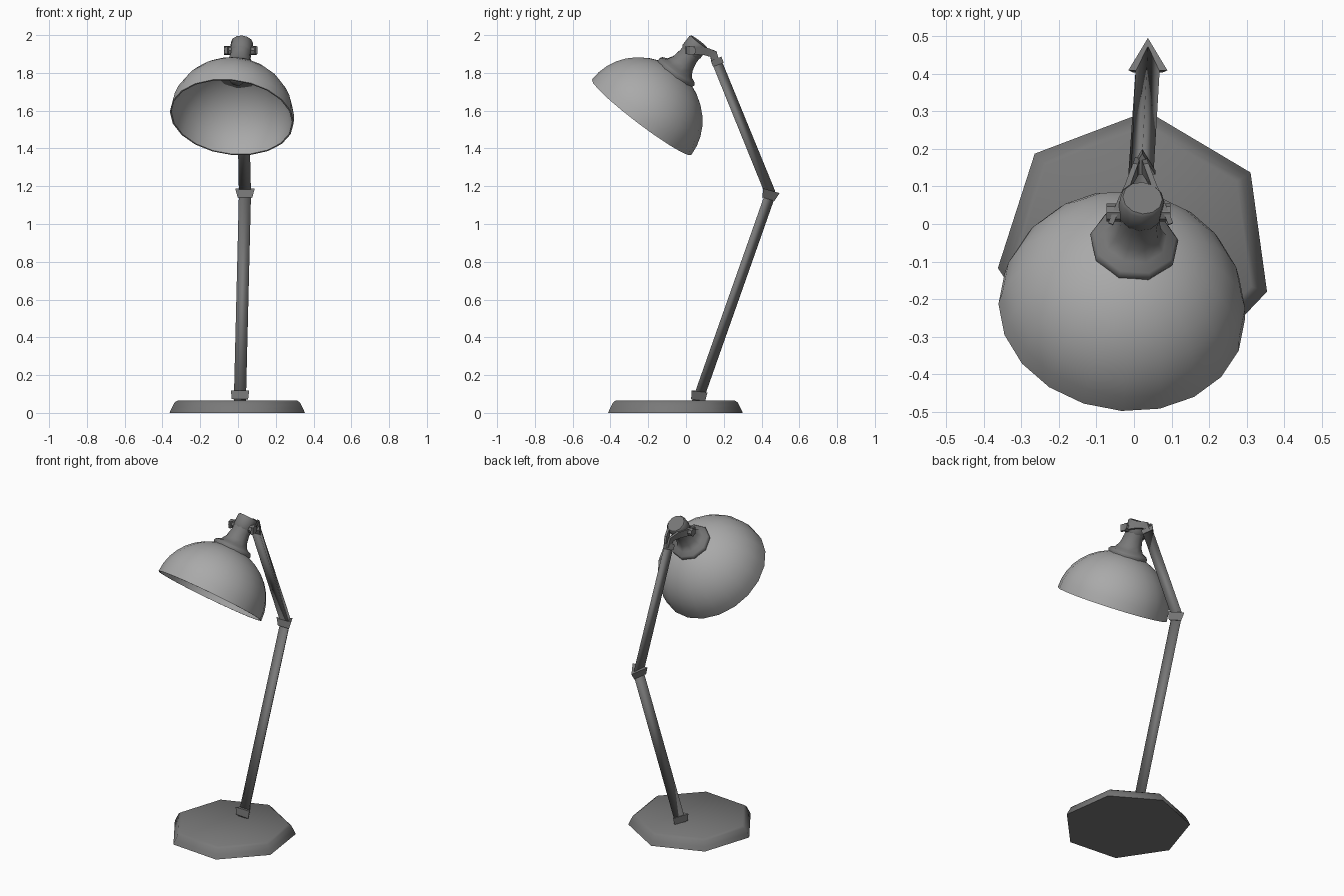
import bpy, bmesh
from math import sin, cos, pi, radians
from mathutils import Vector

cube = bpy.data.objects.get("Cube")
if cube:
    bpy.data.objects.remove(cube)


def material(name, value):
    mat = bpy.data.materials.new(name)
    mat.use_nodes = True
    colour = (value, value, value, 1)
    mat.diffuse_color = colour
    mat.node_tree.nodes["Principled BSDF"].inputs["Base Color"].default_value = colour
    return mat


dark_grey = material("dark grey metal", 0.19)
light_grey = material("light grey enamel", 0.4)


def finish(bm, name, mat, angle):
    bmesh.ops.remove_doubles(bm, verts=bm.verts, dist=0.0002)
    bmesh.ops.recalc_face_normals(bm, faces=bm.faces)
    mesh = bpy.data.meshes.new(name)
    bm.to_mesh(mesh)
    bm.free()
    obj = bpy.data.objects.new(name, mesh)
    bpy.context.collection.objects.link(obj)
    mesh.materials.append(mat)
    bpy.ops.object.select_all(action="DESELECT")
    obj.select_set(True)
    bpy.context.view_layer.objects.active = obj
    bpy.ops.object.shade_smooth_by_angle(angle=radians(angle))
    return obj


def skin(bm, rings):
    """Join consecutive rings of vertices with quads."""
    n = len(rings[0])
    for a, b in zip(rings, rings[1:]):
        for i in range(n):
            j = (i + 1) % n
            bm.faces.new((a[i], a[j], b[j], b[i]))


def turned(name, profile, origin, axis, sides, mat, phase=90, angle=60):
    """Turn (radius, distance) points around an axis; the first side points back."""
    axis = Vector(axis).normalized()
    hint = Vector((0, 1, 0)) if abs(axis.x) > 0.9 else Vector((1, 0, 0))
    u = (hint - axis * hint.dot(axis)).normalized()
    v = axis.cross(u)
    bm = bmesh.new()
    rings = []
    for r, t in profile:
        ring = []
        for i in range(sides):
            a = radians(phase) + 2 * pi * i / sides
            ring.append(bm.verts.new(Vector(origin) + axis * t + (u * cos(a) + v * sin(a)) * r))
        rings.append(ring)
    skin(bm, rings)
    return finish(bm, name, mat, angle)


def rod(name, start, end, r0, r1, sides, angle=130):
    """Capped straight bar between two points."""
    d = Vector(end) - Vector(start)
    return turned(name, [(0, 0), (r0, 0), (r1, d.length), (0, d.length)],
                  start, d, sides, dark_grey, angle=angle)


def strap(name, path, half_width, half_height):
    """Flat bar that follows a path, standing on edge."""
    points = [Vector(p) for p in path]
    bm = bmesh.new()
    rings = []
    for i, p in enumerate(points):
        tangent = (points[min(i + 1, len(points) - 1)] - points[max(i - 1, 0)]).normalized()
        up = Vector((1, 0, 0)).cross(tangent).normalized()
        side = tangent.cross(up)
        rings.append([bm.verts.new(p + side * a * half_width + up * b * half_height)
                      for a, b in ((-1, -1), (1, -1), (1, 1), (-1, 1))])
    skin(bm, rings)
    bm.faces.new(rings[0])
    bm.faces.new(rings[-1])
    return finish(bm, name, dark_grey, 40)


# Seven-sided foot with a sloping edge
turned("base", [(0, 0), (0.369, 0), (0.358, 0.025), (0.342, 0.055), (0.325, 0.066), (0, 0.066)],
       (0.003, -0.067, 0), (0, 0, 1), 7, dark_grey, phase=85)

# Two three-sided arm bars with collars
foot, elbow, wrist = (0.01, 0.05, 0.06), (0.037, 0.438, 1.16), (0.022, 0.153, 1.86)
rod("lower_arm", foot, elbow, 0.037, 0.037, 3)
rod("upper_arm", elbow, wrist, 0.037, 0.035, 3)
rod("base_collar", (0.01, 0.052, 0.07), (0.011, 0.058, 0.115), 0.05, 0.056, 3, angle=40)
rod("elbow_collar", (0.037, 0.425, 1.135), (0.037, 0.438, 1.18), 0.045, 0.06, 3, angle=40)
rod("wrist_collar", (0.022, 0.162, 1.84), (0.022, 0.15, 1.872), 0.04, 0.04, 3, angle=40)

# Fork that holds the head
for side, label in ((1, "left"), (-1, "right")):
    steps = ((0.008, 0.158, 1.85), (0.014, 0.145, 1.9), (0.035, 0.1, 1.915),
             (0.055, 0.06, 1.918), (0.08, 0.0, 1.92))
    strap(label + "_fork", [(0.018 + side * x, y, z) for x, y, z in steps], 0.007, 0.021)
rod("pivot_pin", (-0.073, 0.03, 1.918), (0.097, 0.03, 1.918), 0.024, 0.024, 8, angle=40)

# Lamp head, all turned around one tilted axis
centre, axis = (-0.033, -0.235, 1.565), (0.11, 0.6, 0.79)


def dome(radius, height, steps=9):
    return [(radius * cos(pi / 2 * i / steps), height * sin(pi / 2 * i / steps))
            for i in range(steps + 1)]


turned("shade", dome(0.322, 0.302)[::-1] + dome(0.33, 0.312), centre, axis, 20, light_grey)
turned("neck", [(0, 0.28), (0.112, 0.28), (0.12, 0.305), (0.112, 0.318), (0.085, 0.33),
                (0.066, 0.36), (0.056, 0.41), (0.056, 0.45), (0, 0.45)],
       centre, axis, 9, dark_grey)
turned("cap", [(0, 0.43), (0.054, 0.43), (0.059, 0.44), (0.059, 0.498), (0.053, 0.506), (0, 0.506)],
       centre, axis, 12, dark_grey, angle=50)
turned("bulb_socket", [(0, 0.232), (0.032, 0.236), (0.042, 0.25), (0.042, 0.306), (0, 0.306)],
       centre, axis, 10, dark_grey)
